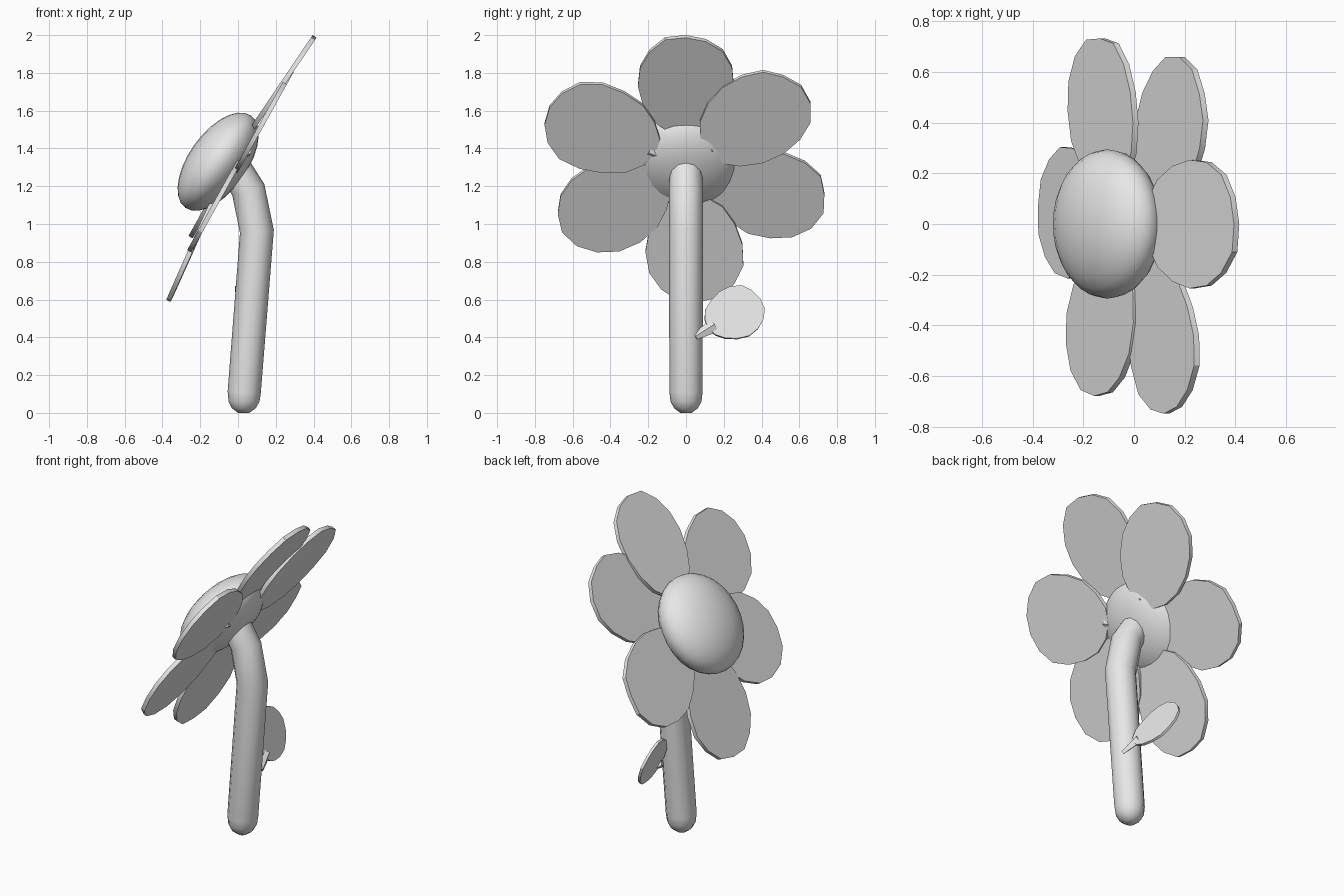
import bpy, bmesh, math, random
from mathutils import Vector, Matrix

random.seed(4)
cube = bpy.data.objects.get("Cube")
if cube:
    bpy.data.objects.remove(cube, do_unlink=True)

grey = bpy.data.materials.new("plain_grey")
grey.use_nodes = True
grey.diffuse_color = (0.8, 0.8, 0.8, 1)
grey.node_tree.nodes["Principled BSDF"].inputs["Base Color"].default_value = (0.8, 0.8, 0.8, 1)


def finish(name, bm, angle):
    """Turn a bmesh into a shaded object."""
    bmesh.ops.recalc_face_normals(bm, faces=bm.faces[:])
    mesh = bpy.data.meshes.new(name)
    bm.to_mesh(mesh)
    bm.free()
    mesh.materials.append(grey)
    obj = bpy.data.objects.new(name, mesh)
    bpy.context.collection.objects.link(obj)
    bpy.ops.object.select_all(action='DESELECT')
    obj.select_set(True)
    bpy.context.view_layer.objects.active = obj
    bpy.ops.object.shade_smooth_by_angle(angle=math.radians(angle))
    return obj


def blade(name, centre, radial, normal, length, width, thick, stalk):
    """Thin oval plate with a tapered stalk at its inner end."""
    bm = bmesh.new()
    ring = []
    sides = 16
    for i in range(sides):
        t = math.tau * i / sides
        wobble = random.uniform(0.97, 1.02)
        ring.append(bm.verts.new((length * math.cos(t) * wobble,
                                  width * math.sin(t) * (1 + 0.1 * math.cos(t)) * wobble,
                                  -thick / 2)))
    face = bm.faces.new(ring)
    top = bmesh.ops.extrude_face_region(bm, geom=[face])["geom"]
    bmesh.ops.translate(bm, vec=(0, 0, thick),
                        verts=[g for g in top if isinstance(g, bmesh.types.BMVert)])
    place = Matrix.Translation((-length - stalk / 2 + 0.04, 0, 0)) @ Matrix.Rotation(math.pi / 2, 4, 'Y')
    bmesh.ops.create_cone(bm, cap_ends=True, segments=4, radius1=0.018, radius2=0.04,
                          depth=stalk, matrix=Matrix.Diagonal((1, 1, 0.6, 1)) @ place)
    side = normal.cross(radial)
    frame = Matrix((radial, side, normal)).transposed().to_4x4()
    bm.transform(Matrix.Translation(centre) @ frame)
    return finish(name, bm, 30)


# Flower plane: leans back, facing -x and upward
hub = Vector((0, 0, 1.3))
across = Vector((0, 1, 0))
up = Vector((0.486, 0, 0.874)).normalized()
facing = Vector((-up.z, 0, up.x))

# Petals: angle, radius of the centre, backward droop, forward offset
petals = [(90, 0.49, 5, 0.01), (39, 0.46, 0, 0), (-22, 0.46, 0, 0.04),
          (-85, 0.49, 5, 0.005), (-149, 0.44, 0, 0.01), (153, 0.5, 0, 0)]
for i, (angle, radius, droop, offset) in enumerate(petals):
    a, d = math.radians(angle), math.radians(droop)
    out = across * math.cos(a) + up * math.sin(a)
    radial = out * math.cos(d) - facing * math.sin(d)
    normal = facing * math.cos(d) + out * math.sin(d)
    blade(f"petal_{i + 1}", hub + out * radius + facing * offset,
          radial, normal, 0.32, 0.26, 0.025, 0.16)

# Flower head: flattened ball
bm = bmesh.new()
bmesh.ops.create_uvsphere(bm, u_segments=24, v_segments=14, radius=1)
bm.transform(Matrix.Translation((-0.105, 0, 1.33)) @ Matrix.Rotation(math.radians(35.5), 4, 'Y')
             @ Matrix.Diagonal((0.155, 0.295, 0.3, 1)))
finish("flower_head", bm, 60)

# Stem: rings along a bent path with a rounded foot (x, z, radius, lean)
path = [(0.03, 0.0, 0.03, 0), (0.031, 0.025, 0.063, 0), (0.032, 0.06, 0.082, 0),
        (0.033, 0.11, 0.088, 3), (0.1, 0.96, 0.09, -5), (0.055, 1.18, 0.09, -20),
        (-0.03, 1.32, 0.085, -35)]
bm = bmesh.new()
sides = 12
rings = []
for x, z, r, lean in path:
    tilt = Matrix.Translation((x, 0, z)) @ Matrix.Rotation(math.radians(lean), 4, 'Y')
    rings.append([bm.verts.new(tilt @ Vector((r * math.cos(math.tau * k / sides),
                                              r * math.sin(math.tau * k / sides), 0)))
                  for k in range(sides)])
for low, high in zip(rings, rings[1:]):
    for k in range(sides):
        n = (k + 1) % sides
        bm.faces.new((low[k], low[n], high[n], high[k]))
bm.faces.new(rings[0][::-1])
bm.faces.new(rings[-1])
finish("stem", bm, 40)

# Leaf on the +y side of the stem
leaf_normal = Vector((0.93, 0.15, 0.33)).normalized()
leaf_out = Vector((0, math.cos(0.6), math.sin(0.6)))
leaf_out = (leaf_out - leaf_normal * leaf_out.dot(leaf_normal)).normalized()
blade("leaf", Vector((0.05, 0.255, 0.525)), leaf_out, leaf_normal, 0.17, 0.145, 0.015, 0.12)
